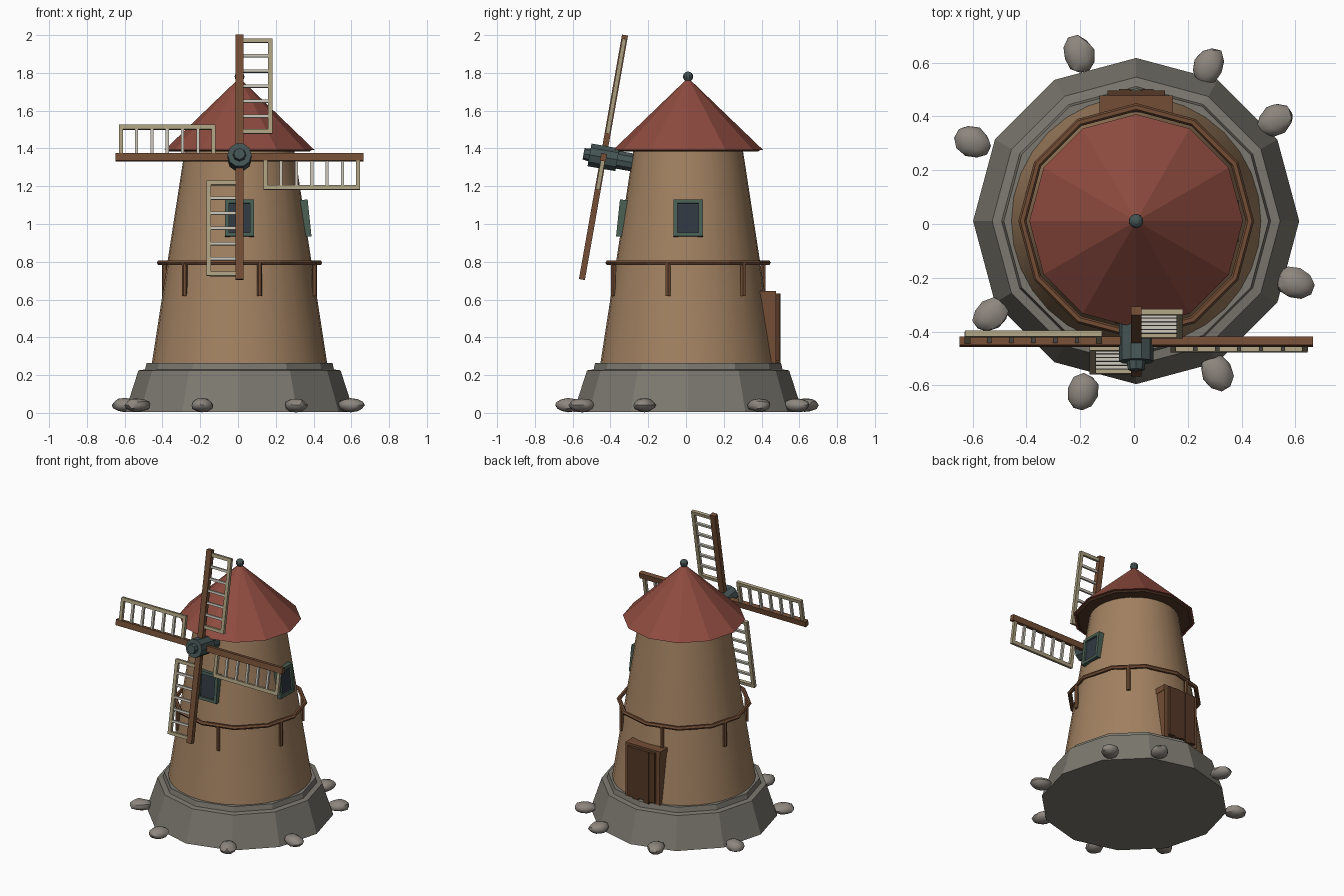
import bpy, bmesh, math, random
from mathutils import Matrix, Vector

if "Cube" in bpy.data.objects:
    bpy.data.objects.remove(bpy.data.objects["Cube"])

random.seed(4)
CX, CY = 0.008, 0.011


def material(name, rgb):
    m = bpy.data.materials.new(name)
    m.diffuse_color = (*rgb, 1)
    m.use_nodes = True
    m.node_tree.nodes["Principled BSDF"].inputs["Base Color"].default_value = m.diffuse_color
    return m


STONE = material("stone", (0.20, 0.19, 0.16))
PEBBLE = material("pebble", (0.27, 0.24, 0.21))
PLASTER = material("plaster", (0.36, 0.22, 0.12))
ROOF = material("roof_red", (0.27, 0.07, 0.05))
WOOD = material("wood", (0.17, 0.075, 0.035))
DARK = material("dark_wood", (0.09, 0.04, 0.02))
BEIGE = material("lattice_wood", (0.40, 0.34, 0.21))
PALE = material("pale_slat", (0.55, 0.52, 0.45))
IRON = material("iron", (0.06, 0.09, 0.09))
GREEN = material("frame_green", (0.07, 0.12, 0.09))
GLASS = material("glass", (0.03, 0.04, 0.055))


def finish(bm, name, mat, matrix=Matrix()):
    bm.transform(matrix)
    bmesh.ops.recalc_face_normals(bm, faces=bm.faces)
    me = bpy.data.meshes.new(name)
    bm.to_mesh(me)
    bm.free()
    me.materials.append(mat)
    ob = bpy.data.objects.new(name, me)
    bpy.context.collection.objects.link(ob)
    return ob


def box(name, mat, lo, hi, matrix=Matrix()):
    lo, hi = Vector(lo), Vector(hi)
    bm = bmesh.new()
    bmesh.ops.create_cube(bm, size=1)
    fit = Matrix.Translation((lo + hi) / 2) @ Matrix.Diagonal((*(hi - lo), 1))
    return finish(bm, name, mat, matrix @ fit)


def lathe(name, mat, profile, sides, matrix=Matrix.Translation((CX, CY, 0)), closed=False):
    """Spin (radius, z) points about z; open ends are capped."""
    bm = bmesh.new()
    rings = [[bm.verts.new((r * math.cos(math.tau * i / sides),
                            r * math.sin(math.tau * i / sides), z)) for i in range(sides)]
             for r, z in profile]
    pairs = list(zip(rings, rings[1:])) + ([(rings[-1], rings[0])] if closed else [])
    for a, b in pairs:
        for i in range(sides):
            j = (i + 1) % sides
            bm.faces.new((a[i], a[j], b[j], b[i]))
    if not closed:
        bm.faces.new(rings[0])
        bm.faces.new(rings[-1])
    bmesh.ops.remove_doubles(bm, verts=bm.verts, dist=1e-5)
    return finish(bm, name, mat, matrix)


def smooth(ob):
    bpy.ops.object.select_all(action='DESELECT')
    ob.select_set(True)
    bpy.context.view_layer.objects.active = ob
    bpy.ops.object.shade_smooth_by_angle(angle=math.radians(35))


# Stone base, tower and roof
lathe("stone_base", STONE, [(0.606, 0.005), (0.535, 0.225), (0.50, 0.23), (0.492, 0.265)], 12)
smooth(lathe("tower", PLASTER, [(0.466, 0.25), (0.29, 1.392)], 32))
lathe("eave_board", DARK, [(0.37, 1.383), (0.385, 1.394)], 12)
lathe("roof", ROOF, [(0.397, 1.392), (0.004, 1.77)], 12)

# Roof finial
bm = bmesh.new()
bmesh.ops.create_uvsphere(bm, u_segments=10, v_segments=8, radius=0.027)
finish(bm, "finial", IRON, Matrix.Translation((CX, CY, 1.78)))

# Railing ring and its six posts
ring = [(0.423 + 0.015 * math.cos(math.tau * i / 6), 0.795 + 0.014 * math.sin(math.tau * i / 6))
        for i in range(6)]
lathe("rail_ring", WOOD, ring, 12, closed=True)
for k in range(6):
    a = math.radians(45 + 60 * k)
    at = Matrix.Translation((CX + 0.411 * math.cos(a), CY + 0.411 * math.sin(a), 0))
    lathe(f"rail_post_{k}", WOOD, [(0.014, 0.62), (0.014, 0.795)], 6, at)

# Windows on the front and right: pane plus four frame bars
for side, turn in (("front", 0), ("right", 90)):
    m = (Matrix.Translation((CX, CY, 1.03)) @ Matrix.Rotation(math.radians(turn), 4, 'Z')
         @ Matrix.Translation((0, -0.346, 0)) @ Matrix.Rotation(math.radians(-6), 4, 'X'))
    box(f"{side}_window_pane", GLASS, (-0.06, -0.012, -0.085), (0.06, 0.02, 0.085), m)
    for s in (-1, 1):
        box(f"{side}_window_jamb", GREEN, (s * 0.067 - 0.011, -0.025, -0.098),
            (s * 0.067 + 0.011, 0.025, 0.098), m)
        box(f"{side}_window_sill", GREEN, (-0.057, -0.025, s * 0.088 - 0.01),
            (0.057, 0.025, s * 0.088 + 0.01), m)

# Back door: frame, lintel and uneven planks
for s in (-1, 1):
    box("door_jamb", WOOD, (CX + s * 0.118 - 0.016, 0.38, 0.262),
        (CX + s * 0.118 + 0.016, 0.477, 0.61), Matrix())
box("door_lintel", WOOD, (CX - 0.137, 0.38, 0.605), (CX + 0.137, 0.477, 0.645))
for i, low in enumerate((0.275, 0.262, 0.28, 0.268, 0.277)):
    x = CX - 0.107 + i * 0.0428
    box(f"door_plank_{i}", DARK, (x, 0.40, low), (x + 0.0428, 0.497 + 0.004 * (i % 2), 0.632))

# Hub, tipped back ten degrees
rotor = Matrix.Translation((CX, -0.437, 1.353)) @ Matrix.Rotation(math.radians(-10), 4, 'X')
axle = rotor @ Matrix.Rotation(math.radians(90), 4, 'X')   # local z points forward
lathe("hub", IRON, [(0.064, -0.075), (0.064, 0.075)], 10, axle)
lathe("hub_cap", IRON, [(0.036, 0.07), (0.03, 0.107)], 8, axle)
lathe("hub_shaft", IRON, [(0.05, -0.17), (0.05, -0.07)], 10, axle)

# Four sails: spar, lattice rail, end bars and slats
for k in range(4):
    m = rotor @ Matrix.Rotation(math.radians(90 * k), 4, 'Y')
    box(f"sail_{k}_spar", WOOD, (-0.02, -0.016, 0), (0.02, 0.016, 0.657), m)
    box(f"sail_{k}_rail", BEIGE, (0.15, -0.011, 0.127), (0.174, 0.011, 0.637), m)
    for i in range(7):
        z = 0.138 + i * 0.0815
        end = i in (0, 6)
        h = 0.011 if end else 0.008
        box(f"sail_{k}_slat_{i}", BEIGE if end else PALE, (0.01, -h, z - h), (0.155, h, z + h), m)

# Loose stones around the foot
for i, (x, y) in enumerate([(-0.205, 0.63), (0.277, 0.587), (0.526, 0.387), (0.597, -0.219),
                            (0.307, -0.55), (-0.19, -0.625), (-0.533, -0.338), (-0.6, 0.305)]):
    bm = bmesh.new()
    bmesh.ops.create_icosphere(bm, subdivisions=2, radius=1)
    for v in bm.verts:
        v.co *= random.uniform(0.92, 1.06)
    m = (Matrix.Translation((x, y, 0.041)) @ Matrix.Rotation(math.atan2(y, x), 4, 'Z')
         @ Matrix.Diagonal((0.073, 0.058, 0.037, 1)))
    smooth(finish(bm, f"foot_stone_{i}", PEBBLE, m))
